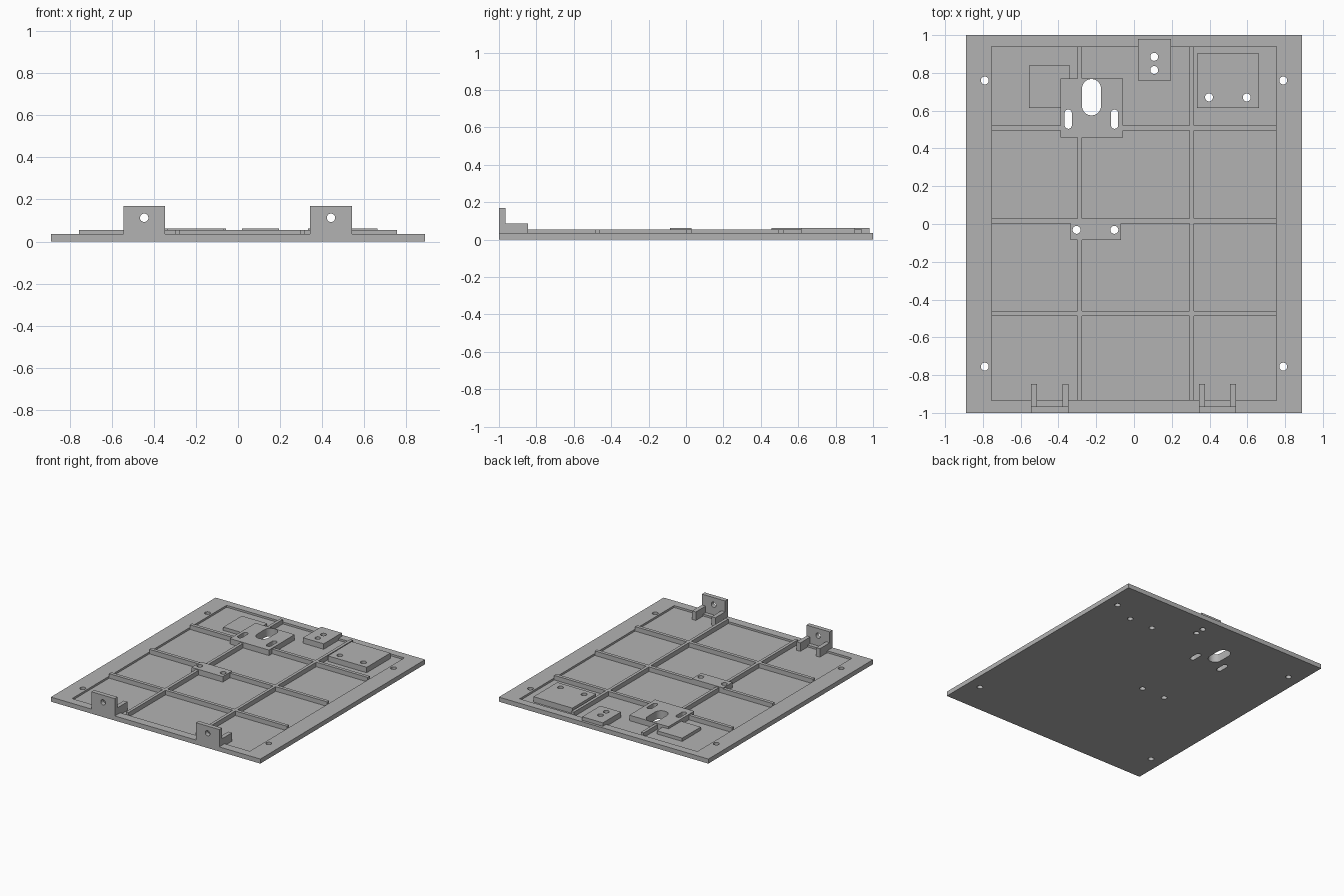
import bpy, bmesh, math
from mathutils import Matrix, Vector

if "Cube" in bpy.data.objects:
    bpy.data.objects.remove(bpy.data.objects["Cube"])

grey = bpy.data.materials.new("plain grey")
grey.diffuse_color = (0.45, 0.45, 0.45, 1)
grey.use_nodes = True
grey.node_tree.nodes["Principled BSDF"].inputs["Base Color"].default_value = grey.diffuse_color

FLOOR, RIM, RIB, PAD = 0.02, 0.035, 0.055, 0.062


def make(name, bm):
    me = bpy.data.meshes.new(name)
    bmesh.ops.recalc_face_normals(bm, faces=bm.faces)
    bm.to_mesh(me)
    bm.free()
    me.materials.append(grey)
    ob = bpy.data.objects.new(name, me)
    bpy.context.collection.objects.link(ob)
    return ob


def box(name, x0, x1, y0, y1, z0, z1):
    bm = bmesh.new()
    size = Matrix.Diagonal((x1 - x0, y1 - y0, z1 - z0, 1))
    mid = Matrix.Translation(((x0 + x1) / 2, (y0 + y1) / 2, (z0 + z1) / 2))
    bmesh.ops.create_cube(bm, size=1, matrix=mid @ size)
    return make(name, bm)


def slot_cutter(x, y0, y1, r, n=16):
    """Upright cutter with rounded ends; y0 == y1 gives a round hole."""
    bm = bmesh.new()
    pts = []
    for i in range(2 * n + 1):
        a = 2 * math.pi * i / (2 * n)
        if i == 2 * n and y0 == y1:
            break
        if i < 2 * n:
            pts.append((x + r * math.cos(a), (y1 if i <= n else y0) + r * math.sin(a)))
            if i == n and y0 != y1:
                pts.append((x - r, y0))
        else:
            pts.append((x + r, y0))
    face = bm.faces.new([bm.verts.new((px, py, -0.1)) for px, py in pts])
    top = bmesh.ops.extrude_face_region(bm, geom=[face])["geom"]
    bmesh.ops.translate(bm, vec=Vector((0, 0, 0.4)),
                        verts=[v for v in top if isinstance(v, bmesh.types.BMVert)])
    return make("hole_cutter", bm)


def combine(ob, others, op, keep=False):
    """Apply a boolean with each of the other objects."""
    bpy.context.view_layer.objects.active = ob
    for other in others:
        mod = ob.modifiers.new("bool", "BOOLEAN")
        mod.operation, mod.solver, mod.object = op, "EXACT", other
        bpy.ops.object.modifier_apply(modifier=mod.name)
        if not keep:
            bpy.data.objects.remove(other)
    return ob


# base plate with a shallow pocket
plate = box("base_plate", -0.89, 0.89, -1, 1, 0, RIM)
combine(plate, [box("pocket_cutter", -0.755, 0.755, -0.935, 0.94, FLOOR, 0.2)], "DIFFERENCE")

# stiffening ribs in the pocket
bars = [box("rib", x, x + 0.023, -0.935, 0.94, FLOOR, RIB) for x in (-0.299, 0.295)]
bars += [box("rib", -0.755, 0.755, y, y + 0.026, FLOOR, RIB) for y in (-0.486, 0.003, 0.495)]
ribs = combine(bars[0], bars[1:], "UNION")
ribs.name = "rib_grid"

# raised mounting pads
pads = [
    box("slotted_mount", -0.39, -0.057, 0.457, 0.77, FLOOR, PAD),
    box("low_pad", -0.556, -0.34, 0.615, 0.84, FLOOR, 0.045),
    box("latch_pad", 0.02, 0.196, 0.76, 0.98, FLOOR, PAD),
    box("wide_pad", 0.333, 0.663, 0.615, 0.903, FLOOR, PAD),
    box("centre_pad", -0.335, -0.07, -0.085, 0.029, FLOOR, PAD),
]
combine(pads[1], [pads[0]], "DIFFERENCE", keep=True)

# through holes and slots
holes = [(sx * 0.79, y) for sx in (-1, 1) for y in (-0.755, 0.76)]
holes += [(0.107, 0.885), (0.107, 0.815), (0.397, 0.67), (0.597, 0.67),
          (-0.304, -0.031), (-0.104, -0.031)]
cutters = [slot_cutter(x, y, y, 0.021) for x, y in holes]
cutters += [slot_cutter(-0.225, 0.625, 0.717, 0.05),
            slot_cutter(-0.348, 0.523, 0.587, 0.019),
            slot_cutter(-0.103, 0.523, 0.587, 0.019)]
for part in [plate, ribs] + pads:
    combine(part, cutters, "DIFFERENCE", keep=True)
for c in cutters:
    bpy.data.objects.remove(c)

# hinge brackets: upright tab, two feet and a cross hole
for side, cx in (("left", -0.446), ("right", 0.442)):
    tab = box(side + "_hinge_bracket", cx - 0.099, cx + 0.099, -1, -0.966, RIM, 0.168)
    feet = [box("foot", cx + a, cx + a + 0.032, -0.98, -0.846, FLOOR, 0.085)
            for a in (-0.099, 0.067)]
    combine(tab, feet, "UNION")
    bm = bmesh.new()
    bmesh.ops.create_cone(bm, cap_ends=True, segments=32, radius1=0.02, radius2=0.02, depth=0.2,
                          matrix=Matrix.Translation((cx, -0.98, 0.113))
                          @ Matrix.Rotation(math.pi / 2, 4, "X"))
    combine(tab, [make("pin_cutter", bm)], "DIFFERENCE")

# smooth hole walls, sharp edges elsewhere
bpy.ops.object.select_all(action="SELECT")
bpy.ops.object.shade_smooth_by_angle(angle=math.radians(30))
